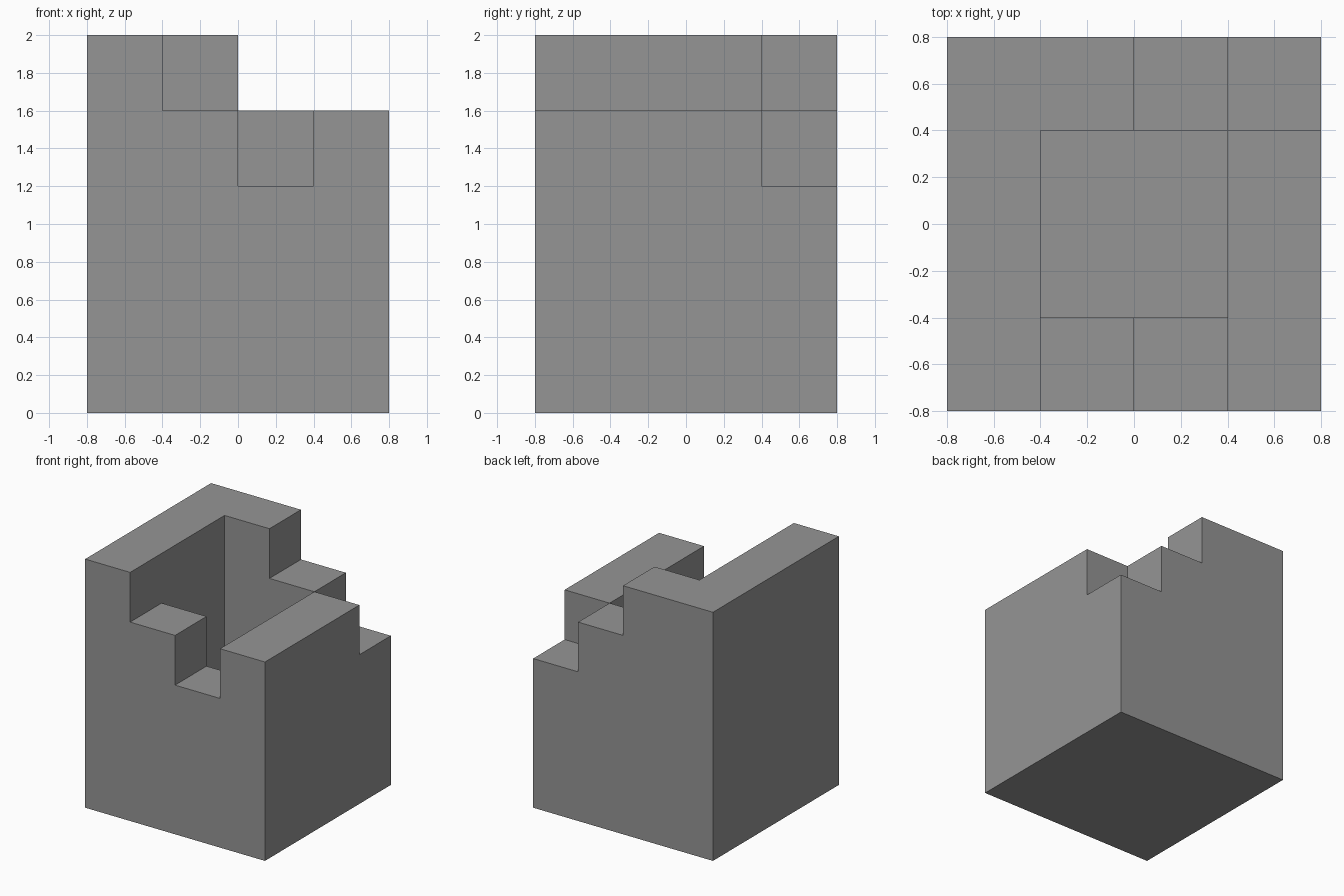
import bpy
import bmesh
from mathutils import Vector

cube = bpy.data.objects.get("Cube")
if cube:
    bpy.data.objects.remove(cube, do_unlink=True)

UNIT = 0.4  # every wall and step is a multiple of this block size

# Column heights in blocks: rows run front to back, columns from -x to +x
HEIGHTS = [
    [5, 4, 3, 4],  # front wall with notch
    [5, 1, 1, 4],  # side walls around the cavity floor
    [5, 1, 1, 4],
    [5, 5, 4, 3],  # back wall stepping down
]


def filled(cell):
    x, y, z = cell
    return 0 <= x < 4 and 0 <= y < 4 and 0 <= z < HEIGHTS[int(y)][int(x)]


def add_block_face(bm, cell, axis, side):
    """Add one outward-facing square of a block."""
    u, v = (axis + 1) % 3, (axis + 2) % 3
    corners = []
    for a, b in ((0, 0), (1, 0), (1, 1), (0, 1)):
        p = list(cell)
        p[axis] += side
        p[u] += a
        p[v] += b
        corners.append(bm.verts.new((Vector(p) - Vector((2, 2, 0))) * UNIT))
    bm.faces.new(corners if side else corners[::-1])


# Stepped container: outer skin of the block stack, merged into flat faces
bm = bmesh.new()
for y, row in enumerate(HEIGHTS):
    for x, height in enumerate(row):
        for z in range(height):
            for axis in range(3):
                for side in (0, 1):
                    neighbour = [x, y, z]
                    neighbour[axis] += 1 if side else -1
                    if not filled(neighbour):
                        add_block_face(bm, (x, y, z), axis, side)
bmesh.ops.remove_doubles(bm, verts=bm.verts, dist=0.001)
bmesh.ops.dissolve_limit(bm, angle_limit=0.01, verts=bm.verts, edges=bm.edges)

mesh = bpy.data.meshes.new("stepped_container")
bm.to_mesh(mesh)
bm.free()

# Plain grey finish
grey = bpy.data.materials.new("plain grey")
grey.use_nodes = True
colour = (0.3, 0.3, 0.3, 1.0)
grey.diffuse_color = colour
grey.node_tree.nodes["Principled BSDF"].inputs["Base Color"].default_value = colour
mesh.materials.append(grey)

container = bpy.data.objects.new("stepped_container", mesh)
bpy.context.collection.objects.link(container)
